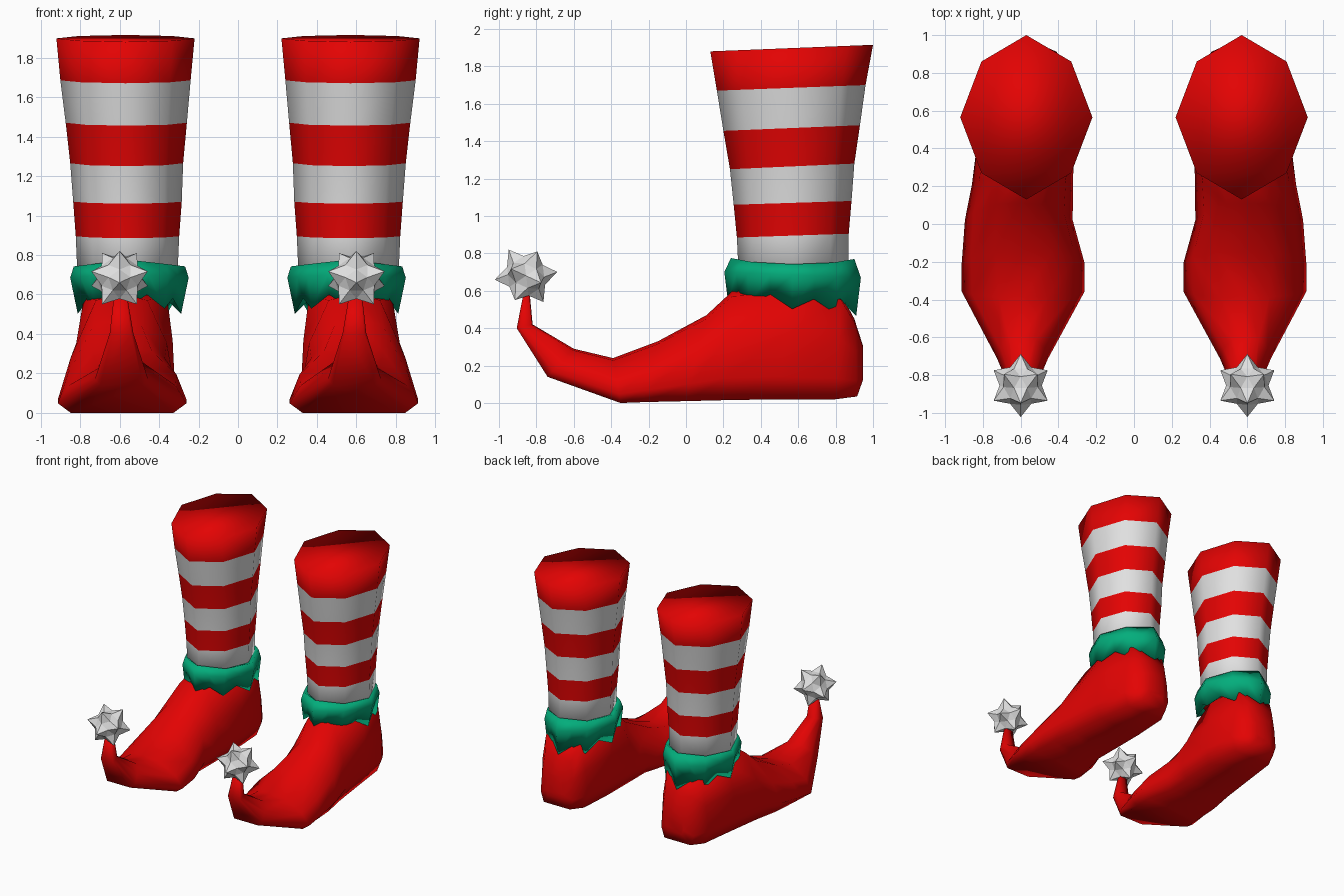
import bpy, bmesh, math
from mathutils import Matrix, Vector

if "Cube" in bpy.data.objects:
    bpy.data.objects.remove(bpy.data.objects["Cube"])


def material(name, rgb):
    m = bpy.data.materials.new(name)
    m.diffuse_color = (*rgb, 1)
    m.use_nodes = True
    m.node_tree.nodes["Principled BSDF"].inputs["Base Color"].default_value = m.diffuse_color
    return m


RED = material("red", (0.77, 0.001, 0.001))
WHITE = material("white", (0.75, 0.75, 0.75))
GREEN = material("green", (0.001, 0.42, 0.20))


def finish(name, bm, mats, smooth=True):
    """Turn a bmesh into an object mirrored to the other leg."""
    bmesh.ops.recalc_face_normals(bm, faces=bm.faces)
    for f in bm.faces:
        f.smooth = smooth
    me = bpy.data.meshes.new(name)
    bm.to_mesh(me)
    bm.free()
    for m in mats:
        me.materials.append(m)
    ob = bpy.data.objects.new(name, me)
    bpy.context.collection.objects.link(ob)
    mod = ob.modifiers.new("other_side", 'MIRROR')
    mod.use_mirror_merge = False
    return ob


def loft(name, rings, mats, band_mats=None, closed=False):
    """Bridge equal rings of points; cap the ends or join last to first."""
    bm = bmesh.new()
    vr = [[bm.verts.new(p) for p in r] for r in rings]
    n = len(vr[0])
    pairs = list(zip(vr, vr[1:])) + ([(vr[-1], vr[0])] if closed else [])
    for i, (a, b) in enumerate(pairs):
        for k in range(n):
            f = bm.faces.new((a[k], a[(k + 1) % n], b[(k + 1) % n], b[k]))
            if band_mats:
                f.material_index = band_mats[i]
    if not closed:
        bm.faces.new(vr[0])
        bm.faces.new(vr[-1])
    return finish(name, bm, mats)


def oval(cx, yf, yb, hx, zf, zb, n=8, diag=0.96):
    """Slanted octagon; with n=16 the extra points sit mid-edge."""
    corners = []
    for k in range(8):
        a = math.pi * k / 4
        r = diag if k % 2 else 1
        s = r * math.sin(a)
        corners.append(Vector((cx + hx * r * math.cos(a),
                               (yf + yb) / 2 + s * (yb - yf) / 2,
                               (zf + zb) / 2 + s * (zb - zf) / 2)))
    if n == 8:
        return corners
    pts = []
    for k in range(8):
        pts += [corners[k], (corners[k] + corners[(k + 1) % 8]) / 2]
    return pts


# Striped stocking, top to bottom
stocking = [
    (-0.57, 0.13, 1.00, 0.35, 1.88, 1.915),
    (-0.57, 0.165, 0.96, 0.33, 1.67, 1.70),
    (-0.566, 0.20, 0.93, 0.307, 1.455, 1.485),
    (-0.564, 0.235, 0.90, 0.286, 1.25, 1.28),
    (-0.56, 0.255, 0.885, 0.275, 1.06, 1.08),
    (-0.56, 0.272, 0.87, 0.262, 0.885, 0.905),
    (-0.56, 0.285, 0.865, 0.25, 0.62, 0.62),
]
loft("stocking", [oval(*r) for r in stocking], [RED, WHITE],
     [0, 1, 0, 1, 0, 1])

# Zigzag cuff around the ankle, dipping at the sides
cuff = [
    oval(-0.555, 0.29, 0.86, 0.245, 0.735, 0.735, 16),
    oval(-0.55, 0.24, 0.90, 0.282, 0.775, 0.77, 16, 0.94),
    oval(-0.55, 0.205, 0.935, 0.30, 0.70, 0.67, 16, 0.93),
    oval(-0.55, 0.225, 0.91, 0.262, 0.54, 0.465, 16, 0.96),
    oval(-0.555, 0.28, 0.85, 0.22, 0.61, 0.57, 16),
]
for p in cuff[1]:
    p.z -= 0.03 * abs(p.x + 0.55) / 0.28
for p in cuff[3][1::2]:
    p.z += 0.065
loft("cuff", cuff, [GREEN], closed=True)

# Shoe sections, heel to curled toe:
# bottom y, z, top y, z, centre x, lower half width, top half width
shoe = [
    (0.945, 0.12, 0.945, 0.31, -0.56, 0.075, 0.06),
    (0.915, 0.035, 0.90, 0.45, -0.56, 0.15, 0.12),
    (0.80, 0.02, 0.83, 0.58, -0.56, 0.215, 0.16),
    (0.50, 0.02, 0.55, 0.62, -0.57, 0.25, 0.21),
    (0.20, 0.015, 0.25, 0.60, -0.59, 0.268, 0.13),
    (0.00, 0.01, 0.11, 0.47, -0.61, 0.285, 0.12),
    (-0.22, 0.005, -0.15, 0.33, -0.587, 0.325, 0.15),
    (-0.35, 0.0, -0.39, 0.24, -0.587, 0.325, 0.13),
    (-0.74, 0.14, -0.60, 0.29, -0.59, 0.135, 0.07),
    (-0.905, 0.40, -0.82, 0.42, -0.59, 0.06, 0.045),
    (-0.87, 0.58, -0.835, 0.58, -0.595, 0.035, 0.03),
]
rings = []
for by, bz, ty, tz, cx, w, wt in shoe:
    b, t = Vector((cx, by, bz)), Vector((cx, ty, tz))
    half = [(0.8 * w, 0.0), (w, 0.2), (0.72 * w + 0.28 * wt, 0.58), (wt, 0.95)]
    side = [(x, b.lerp(t, h)) for x, h in half]
    rings.append([p + Vector((x, 0, 0)) for x, p in side + [(0, t)]]
                 + [p - Vector((x, 0, 0)) for x, p in reversed(side)])
loft("shoe", rings, [RED])

# Spiky bobble on the toe
bm = bmesh.new()
bmesh.ops.create_icosphere(bm, subdivisions=2, radius=1)
for v in bm.verts:
    v.co *= 0.168 if len(v.link_edges) == 5 else 0.112
bmesh.ops.transform(bm, verts=bm.verts, matrix=(
    Matrix.Translation((-0.6, -0.855, 0.68))
    @ Matrix.Rotation(math.radians(97), 4, 'X')
    @ Matrix.Rotation(math.radians(18), 4, 'Z')))
finish("toe_bobble", bm, [WHITE], smooth=False)
